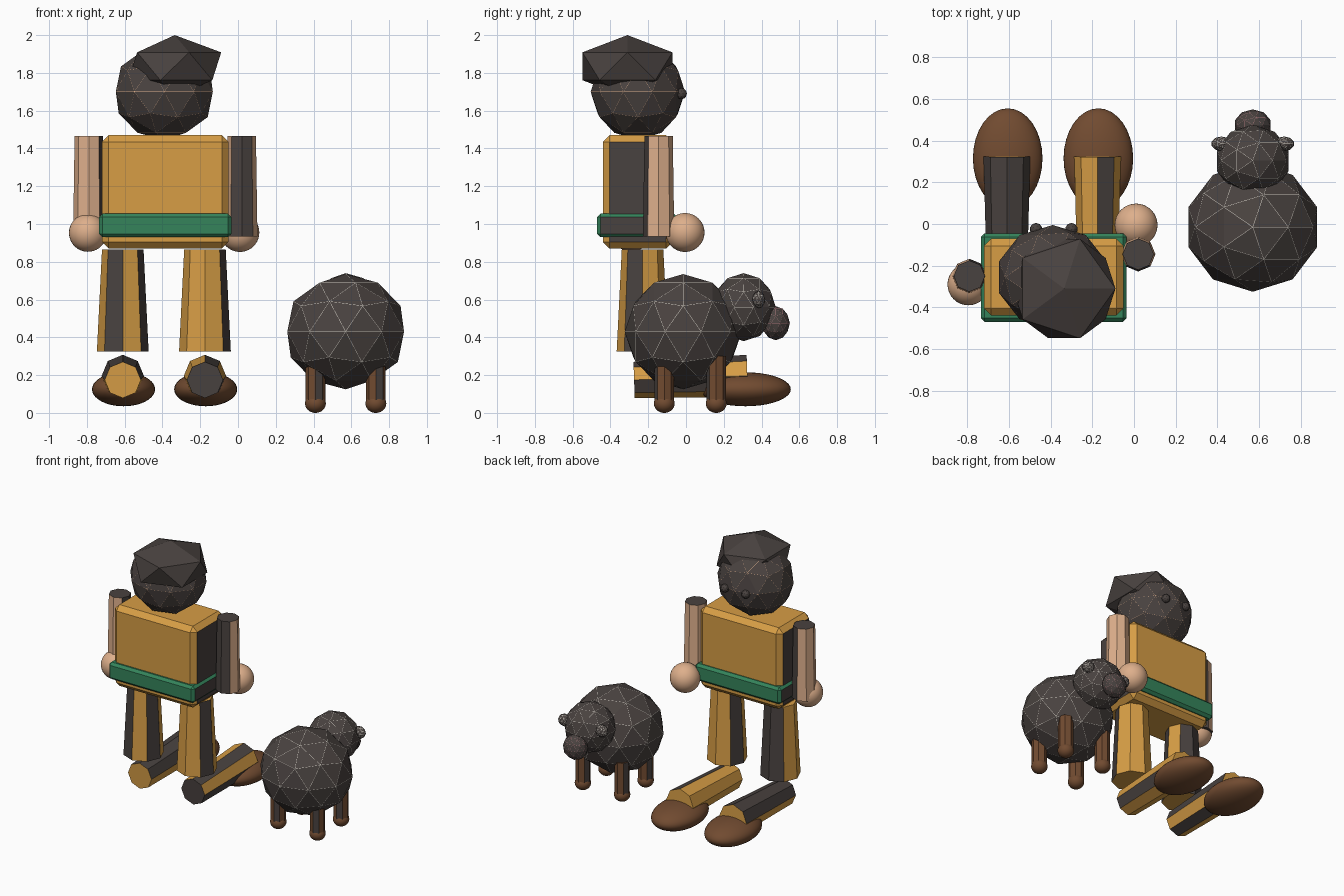
import bpy, bmesh, math
from mathutils import Matrix, Vector

if "Cube" in bpy.data.objects:
    bpy.data.objects.remove(bpy.data.objects["Cube"])


def material(name, r, g, b):
    m = bpy.data.materials.new(name)
    m.diffuse_color = (r, g, b, 1)
    m.use_nodes = True
    m.node_tree.nodes["Principled BSDF"].inputs["Base Color"].default_value = m.diffuse_color
    return m


DARK = material("charcoal", 0.066, 0.054, 0.050)
GOLD = material("golden cloth", 0.68, 0.34, 0.06)
GREEN = material("green sash", 0.035, 0.23, 0.105)
SKIN = material("skin", 0.73, 0.43, 0.26)
BROWN = material("brown leather", 0.165, 0.07, 0.03)
WOOL = material("pale wool", 0.70, 0.67, 0.60)
PINK = material("pink", 0.50, 0.22, 0.24)


def finish(bm, name, mats, smooth=False):
    me = bpy.data.meshes.new(name)
    for f in bm.faces:
        f.smooth = smooth
    bm.to_mesh(me)
    bm.free()
    for m in mats:
        me.materials.append(m)
    ob = bpy.data.objects.new(name, me)
    bpy.context.collection.objects.link(ob)
    return ob


def place(loc, scale=(1, 1, 1), rot_x=0):
    return (Matrix.Translation(loc) @ Matrix.Rotation(rot_x, 4, 'X')
            @ Matrix.Diagonal((*scale, 1)))


def faceted_ball(name, loc, scale, subdiv, mat, rim_mat=None, rim=0.002):
    """Low-poly ball, optionally with thin coloured seams along its edges."""
    bm = bmesh.new()
    bmesh.ops.create_icosphere(bm, subdivisions=subdiv, radius=1,
                               matrix=place(loc, scale))
    if rim_mat:
        res = bmesh.ops.inset_individual(bm, faces=bm.faces[:], thickness=rim)
        for f in res["faces"]:
            f.material_index = 1
    return finish(bm, name, [mat, rim_mat] if rim_mat else [mat])


def smooth_ball(name, loc, scale, mat):
    bm = bmesh.new()
    bmesh.ops.create_uvsphere(bm, u_segments=32, v_segments=20, radius=1,
                              matrix=place(loc, scale))
    return finish(bm, name, [mat], True)


def limb(name, loc, r1, r2, depth, mat, dark_sides, dark_caps=(), rot_x=0):
    """Eight-sided tapered limb; dark_sides lists side numbers (45 deg each)."""
    bm = bmesh.new()
    bmesh.ops.create_cone(bm, cap_ends=True, segments=8, radius1=r1,
                          radius2=r2, depth=depth)
    bm.normal_update()
    for f in bm.faces:
        n = f.normal
        if abs(n.z) > 0.9:
            dark = (1 if n.z > 0 else -1) in dark_caps
        else:
            side = int((math.atan2(n.y, n.x) % math.tau) / (math.pi / 4))
            dark = side in dark_sides
        f.material_index = int(dark)
    bm.transform(place(loc, rot_x=rot_x))
    return finish(bm, name, [mat, DARK])


def panel_box(name, lo, hi, bevel, mat):
    """Bevelled box whose flat left and right panels are dark."""
    lo, hi = Vector(lo), Vector(hi)
    bm = bmesh.new()
    bmesh.ops.create_cube(bm, size=1, matrix=place((lo + hi) / 2, hi - lo))
    bmesh.ops.bevel(bm, geom=bm.edges[:], offset=bevel, segments=1,
                    affect='EDGES', profile=0.5)
    bm.normal_update()
    for f in bm.faces:
        f.material_index = int(abs(f.normal.x) > 0.95)
    return finish(bm, name, [mat, DARK])


# Torso and sash
panel_box("torso", (-0.72, -0.44, 0.87), (-0.05, -0.07, 1.47), 0.035, GOLD)
panel_box("sash", (-0.735, -0.47, 0.93), (-0.035, -0.045, 1.055), 0.018, GREEN)

# Head, hair and eyes (the face looks towards +y)
faceted_ball("head", (-0.39, -0.255, 1.70), (0.27, 0.25, 0.255), 2, DARK,
             SKIN, 0.001)
faceted_ball("hair", (-0.335, -0.31, 1.835), (0.275, 0.28, 0.165), 1, DARK)
for x in (-0.47, -0.30):
    faceted_ball("eye", (x, -0.025, 1.69), (0.03, 0.03, 0.03), 2, DARK)

# Arms and hands
limb("left_arm", (-0.79, -0.25, 1.20), 0.083, 0.075, 0.53, SKIN,
     {0, 1, 7}, {1, -1})
limb("right_arm", (0.02, -0.145, 1.20), 0.083, 0.075, 0.53, SKIN,
     {5, 6}, {1, -1})
smooth_ball("left_hand", (-0.795, -0.29, 0.953), (0.1, 0.1, 0.1), SKIN)
smooth_ball("right_hand", (0.01, -0.005, 0.955), (0.103, 0.103, 0.103), SKIN)

# Bent legs and shoes
for side, x, thigh, shin, caps in (
        ("left", -0.61, {1, 2, 5, 7}, {1, 4, 5, 6, 7}, set()),
        ("right", -0.175, {3, 7}, {0, 6}, {-1})):
    limb(side + "_thigh", (x, -0.23, 0.595), 0.137, 0.11, 0.54, GOLD, thigh)
    limb(side + "_shin", (x, 0.025, 0.185), 0.096, 0.112, 0.60, GOLD, shin,
         caps, math.radians(-88))
    smooth_ball(side + "_shoe", (x + 0.004, 0.315, 0.125),
                (0.167, 0.24, 0.09), BROWN)

# Sheep body, head, muzzle and ears
faceted_ball("sheep_body", (0.57, -0.015, 0.43), (0.325, 0.31, 0.305), 2,
             DARK, WOOL)
faceted_ball("sheep_head", (0.57, 0.305, 0.56), (0.18, 0.17, 0.18), 2,
             DARK, WOOL, 0.0015)
faceted_ball("sheep_muzzle", (0.57, 0.475, 0.475), (0.09, 0.075, 0.09), 2,
             DARK, PINK, 0.001)
for s in (-1, 1):
    faceted_ball("sheep_ear", (0.57 + s * 0.15, 0.385, 0.60),
                 (0.05, 0.035, 0.045), 2, DARK, WOOL, 0.0015)

# Sheep legs and hooves
for x in (0.41, 0.73):
    for y in (-0.115, 0.16):
        limb("sheep_leg", (x, y, 0.17), 0.052, 0.052, 0.26, BROWN, {3, 6})
        smooth_ball("sheep_hoof", (x, y, 0.05), (0.055, 0.055, 0.05), BROWN)
